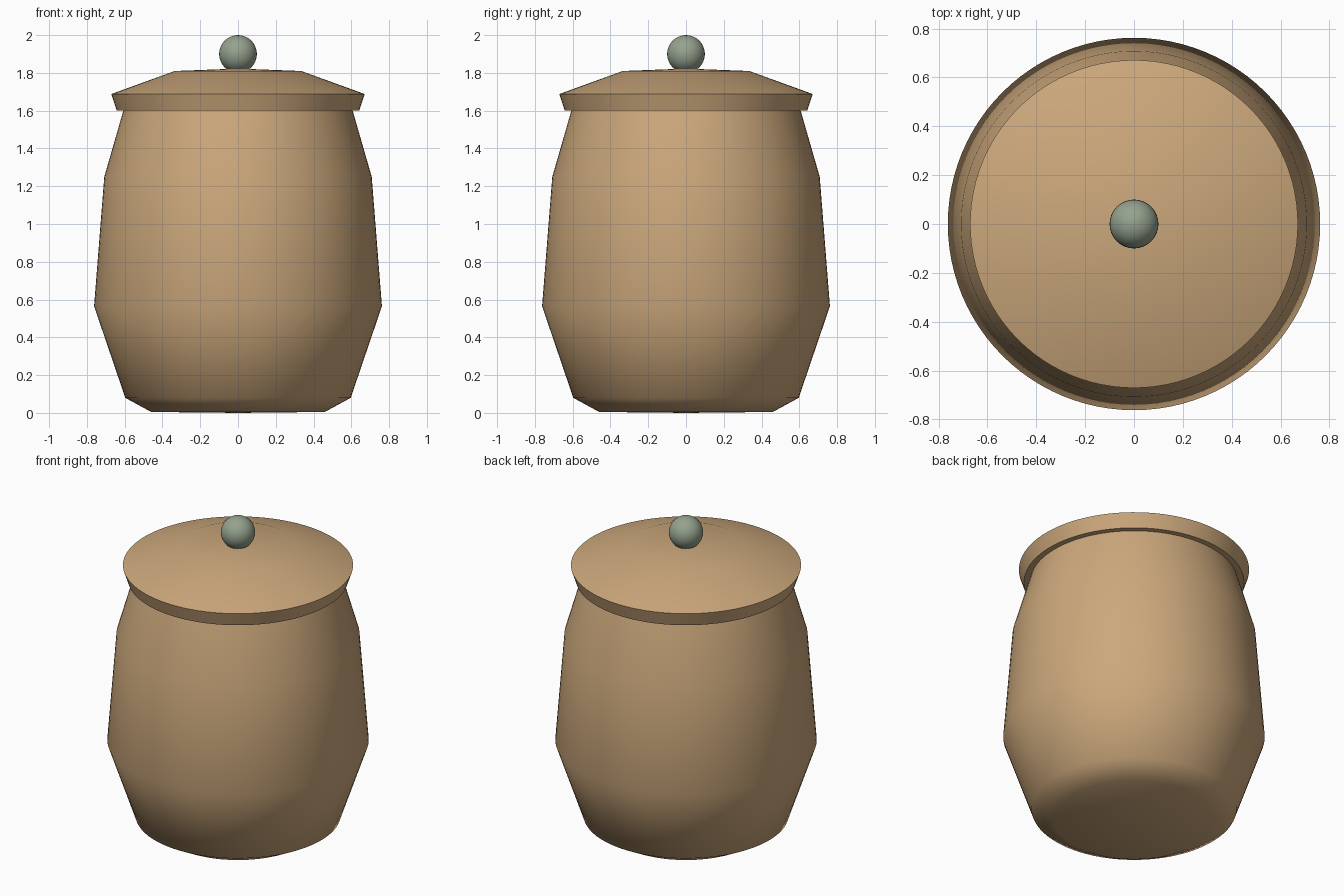
import bpy, bmesh, math

if "Cube" in bpy.data.objects:
    bpy.data.objects.remove(bpy.data.objects["Cube"])

SEGMENTS = 96


def material(name, colour):
    mat = bpy.data.materials.new(name)
    mat.diffuse_color = (*colour, 1)
    mat.use_nodes = True
    mat.node_tree.nodes["Principled BSDF"].inputs["Base Color"].default_value = mat.diffuse_color
    return mat


def lathe(name, profile, mat, smooth_angle):
    """Spin an (r, z) profile, running from axis to axis, around z."""
    bm = bmesh.new()
    verts = [bm.verts.new((r, 0, z)) for r, z in profile]
    edges = [bm.edges.new(pair) for pair in zip(verts, verts[1:])]
    bmesh.ops.spin(bm, geom=verts + edges, cent=(0, 0, 0), axis=(0, 0, 1),
                   angle=math.tau, steps=SEGMENTS, use_duplicate=False)
    bmesh.ops.remove_doubles(bm, verts=bm.verts, dist=0.0005)
    bmesh.ops.recalc_face_normals(bm, faces=bm.faces)
    mesh = bpy.data.meshes.new(name)
    bm.to_mesh(mesh)
    bm.free()
    obj = bpy.data.objects.new(name, mesh)
    bpy.context.collection.objects.link(obj)
    obj.data.materials.append(mat)
    bpy.ops.object.select_all(action='DESELECT')
    obj.select_set(True)
    bpy.context.view_layer.objects.active = obj
    bpy.ops.object.shade_smooth_by_angle(angle=math.radians(smooth_angle))
    return obj


clay = material("clay", (0.60, 0.39, 0.20))
green = material("sage_green", (0.30, 0.36, 0.27))

# Jar body, its neck tucked just inside the lid
lathe("jar_body", [(0, 0), (0.46, 0.005), (0.597, 0.08), (0.762, 0.565),
                   (0.708, 1.25), (0.607, 1.60), (0.604, 1.61), (0, 1.61)],
      clay, 50)

# Lid with flared rim and low sloping top
lathe("lid", [(0, 1.60), (0.642, 1.60), (0.671, 1.688), (0.335, 1.81),
              (0, 1.823)], clay, 40)

# Round knob
bpy.ops.mesh.primitive_uv_sphere_add(segments=32, ring_count=16, radius=0.1,
                                     location=(0, 0, 1.9))
knob = bpy.context.object
knob.name = "lid_knob"
knob.data.materials.append(green)
bpy.ops.object.shade_smooth()
